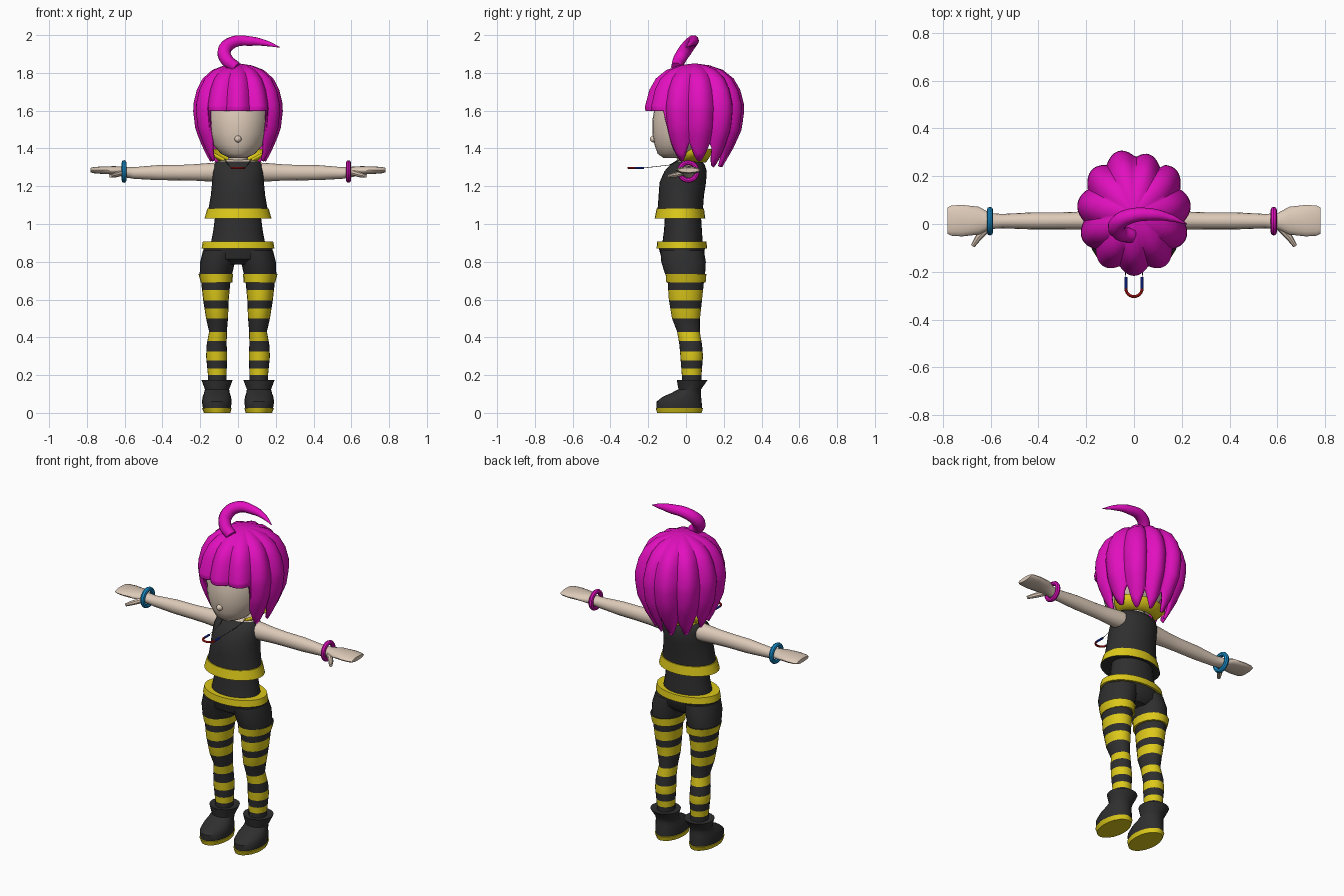
import bpy, math

if "Cube" in bpy.data.objects:
    bpy.data.objects.remove(bpy.data.objects["Cube"])

def mat(name, r, g, b):
    m = bpy.data.materials.new(name)
    m.diffuse_color = (r, g, b, 1)
    m.use_nodes = True
    m.node_tree.nodes["Principled BSDF"].inputs["Base Color"].default_value = m.diffuse_color
    return m

MAGENTA = mat("magenta", 0.76, 0.005, 0.52)
YELLOW = mat("yellow", 0.72, 0.58, 0.01)
BLACK = mat("charcoal", 0.028, 0.028, 0.028)
SKIN = mat("skin", 0.72, 0.59, 0.48)
SKY = mat("sky_blue", 0.01, 0.28, 0.62)
RED = mat("red", 0.6, 0.01, 0.01)
BLUE = mat("blue", 0.01, 0.04, 0.6)

def smooth(o, angle=40):
    bpy.ops.object.select_all(action='DESELECT')
    bpy.context.view_layer.objects.active = o
    o.select_set(True)
    bpy.ops.object.shade_smooth_by_angle(angle=math.radians(angle))

def make(name, verts, faces, mats, idx=None, mirror=False, solid=0, angle=40):
    me = bpy.data.meshes.new(name)
    me.from_pydata(verts, [], faces)
    for m in mats:
        me.materials.append(m)
    if idx:
        for p, i in zip(me.polygons, idx):
            p.material_index = i
    o = bpy.data.objects.new(name, me)
    bpy.context.collection.objects.link(o)
    smooth(o, angle)
    if solid:
        s = o.modifiers.new("thickness", 'SOLIDIFY')
        s.thickness = solid
        s.offset = -1
    if mirror:
        o.modifiers.new("mirror", 'MIRROR').use_mirror_merge = False
    return o

def loft(name, rings, mats, idx=None, n=20, mirror=False, along_x=False):
    """Rings are (height, centre a, centre b, radius a, radius b)."""
    verts, faces = [], []
    for h, ca, cb, ra, rb in rings:
        for i in range(n):
            t = 2 * math.pi * i / n
            a, b = ca + ra * math.cos(t), cb + rb * math.sin(t)
            verts.append((h, a, b) if along_x else (a, b, h))
    for j in range(len(rings) - 1):
        for i in range(n):
            k = (i + 1) % n
            faces.append((j*n + i, j*n + k, (j+1)*n + k, (j+1)*n + i))
    bands = idx or [0] * (len(rings) - 1)
    fi = [b for b in bands for _ in range(n)] + [bands[0], bands[-1]]
    faces += [tuple(range(n))[::-1], tuple(range((len(rings)-1)*n, len(rings)*n))]
    return make(name, verts, faces, mats, fi, mirror)

def lerp_table(table, x):
    """Linear lookup in rows sorted by their first value."""
    for p, q in zip(table, table[1:]):
        if x <= q[0]:
            f = max(0, (x - p[0]) / (q[0] - p[0]))
            return tuple(a + (b - a) * f for a, b in zip(p, q))
    return table[-1]

def tube(name, pts, m, kind='POLY', mirror=False, res=2):
    """Round tube through (x, y, z, radius) points."""
    cu = bpy.data.curves.new(name, 'CURVE')
    cu.dimensions = '3D'
    cu.bevel_depth = 1
    cu.bevel_resolution = res
    cu.use_fill_caps = True
    sp = cu.splines.new(kind)
    ps = sp.bezier_points if kind == 'BEZIER' else sp.points
    ps.add(len(pts) - 1)
    for p, (x, y, z, r) in zip(ps, pts):
        if kind == 'BEZIER':
            p.co = (x, y, z)
            p.handle_left_type = p.handle_right_type = 'AUTO'
        else:
            p.co = (x, y, z, 1)
        p.radius = r
    cu.materials.append(m)
    o = bpy.data.objects.new(name, cu)
    bpy.context.collection.objects.link(o)
    bpy.ops.object.select_all(action='DESELECT')
    bpy.context.view_layer.objects.active = o
    o.select_set(True)
    bpy.ops.object.convert(target='MESH')
    o = bpy.context.object
    smooth(o)
    if mirror:
        o.modifiers.new("mirror", 'MIRROR')
    return o

# Striped legs
leg = [(.15, .11, .03, .048, .052), (.2, .11, .03, .049, .052), (.3, .113, .03, .056, .06),
       (.36, .113, .025, .053, .06), (.43, .106, .013, .047, .06), (.5, .111, 0, .058, .074),
       (.6, .117, -.003, .068, .088), (.74, .118, 0, .082, .1)]
stripes = [(.2, .235), (.278, .325), (.38, .427), (.5, .553), (.595, .65)]
heights = sorted({r[0] for r in leg} | {z for s in stripes for z in s})
leg_bands = [int(any(a < (z0 + z1) / 2 < b for a, b in stripes)) for z0, z1 in zip(heights, heights[1:])]
loft("leg", [lerp_table(leg, z) for z in heights], [BLACK, YELLOW], leg_bands, mirror=True)

# Boots with yellow soles
loft("boot", [(0, .11, -.035, .07, .118), (.025, .112, -.035, .078, .125), (.026, .112, -.035, .074, .12),
              (.06, .112, -.036, .079, .119), (.085, .112, -.022, .075, .102), (.105, .112, .0, .068, .078),
              (.125, .111, .02, .064, .06), (.175, .111, .033, .083, .082), (.172, .111, .033, .05, .055)],
     [YELLOW, BLACK], [0, 0] + [1] * 6, mirror=True)

# Shorts legs with yellow hems
loft("shorts_leg", [(.69, .115, 0, .078, .095), (.69, .113, 0, .084, .104), (.735, .118, 0, .091, .108),
                    (.735, .117, -.005, .086, .106), (.8, .108, -.013, .092, .118), (.86, .09, -.02, .095, .115)],
     [YELLOW, BLACK], [0, 0, 1, 1, 1], mirror=True)

# Hips, belt and waist
loft("hips_and_belt", [(.785, 0, -.01, .1, .07), (.815, 0, -.018, .18, .11), (.87, 0, -.022, .182, .122),
                       (.87, 0, -.022, .193, .134), (.908, 0, -.022, .186, .13), (.908, 0, -.018, .142, .106),
                       (.97, 0, -.016, .13, .1), (1.05, 0, -.016, .12, .095)],
     [BLACK, YELLOW], [0, 0, 1, 1, 1, 0, 0], n=28)

# Sleeveless top with yellow hem and bare upper chest
loft("top", [(1.035, 0, -.03, .12, .09), (1.03, 0, -.032, .177, .134), (1.083, 0, -.03, .162, .125),
             (1.083, 0, -.03, .156, .12), (1.15, 0, -.025, .144, .12), (1.22, 0, -.017, .137, .123),
             (1.28, 0, -.002, .136, .112), (1.315, 0, .008, .128, .09), (1.332, 0, .012, .11, .07),
             (1.34, 0, .01, .075, .055), (1.342, 0, .01, .045, .045)],
     [BLACK, YELLOW, SKIN], [0, 1, 1, 0, 0, 0, 0, 0, 2, 2], n=28)
loft("neck", [(1.3, 0, .01, .055, .055), (1.42, 0, .0, .05, .055)], [SKIN])

# Arms, hands and thumbs
loft("arm", [(.09, .015, 1.275, .05, .05), (.14, .015, 1.274, .047, .05), (.22, .014, 1.273, .038, .044),
             (.3, .013, 1.272, .036, .041), (.42, .013, 1.272, .036, .04), (.55, .012, 1.27, .03, .031),
             (.6, .012, 1.275, .033, .028), (.65, .014, 1.284, .058, .022), (.72, .014, 1.285, .066, .02),
             (.765, .014, 1.285, .063, .016), (.78, .014, 1.285, .055, .012)],
     [SKIN], n=16, mirror=True, along_x=True)
tube("thumb", [(.61, -.012, 1.272, .016), (.65, -.055, 1.26, .014), (.675, -.092, 1.254, .009)], SKIN, mirror=True)

# Bracelets
for name, x, m in (("blue_bracelet", -.603, SKY), ("magenta_bracelet", .585, MAGENTA)):
    bpy.ops.mesh.primitive_torus_add(major_segments=24, minor_segments=8, major_radius=.047, minor_radius=.013,
                                     location=(x, .012, 1.278), rotation=(0, math.pi / 2, 0))
    o = bpy.context.object
    o.name = name
    o.data.materials.append(m)
    smooth(o)

# Head and nose
loft("head", [(1.35, 0, -.06, .045, .06), (1.372, 0, -.05, .09, .1), (1.42, 0, -.022, .133, .145),
              (1.48, 0, -.01, .156, .168), (1.55, 0, 0, .165, .178), (1.65, 0, .02, .17, .18),
              (1.75, 0, .02, .12, .13)], [SKIN], n=28)
bpy.ops.mesh.primitive_uv_sphere_add(segments=12, ring_count=8, radius=.018, location=(0, -.173, 1.45))
o = bpy.context.object
o.name = "nose"
o.data.materials.append(SKIN)
smooth(o)

# Flared collar, open at the front
cv, cf, steps = [], [], 28
for i in range(steps + 1):
    t = math.radians(38 + 284 * i / steps)
    e = min(1, .15 + 4.5 * min(i, steps - i) / steps)
    for f in (0, e * .5, e):
        cv.append(((.095 + .07 * f) * math.sin(t), .03 - (.075 + .045 * f) * math.cos(t), 1.325 + .065 * f))
for i in range(steps):
    for j in range(2):
        a = 3 * i + j
        cf.append((a, a + 3, a + 4, a + 1))
make("collar", cv, cf, [YELLOW], solid=.012)

# Hair: lobed cap with a straight fringe and pointed locks
shape = [(1.28, .5), (1.3, .55), (1.4, .77), (1.5, .94), (1.62, 1), (1.71, .91), (1.77, .78),
         (1.815, .57), (1.84, .3), (1.85, .02)]
upper = [1.85, 1.84, 1.815, 1.79, 1.77, 1.74, 1.71, 1.64]
LOBES, PER, LOW = 11, 10, 7
cols = LOBES * PER
rows = len(upper) + LOW
hv, hf = [], []
for j in range(rows):
    for i in range(cols):
        t = 2 * math.pi * i / cols
        c = abs(math.cos(LOBES * t / 2))
        off = min(t, 2 * math.pi - t)
        fringe = off < math.radians(48)
        tip = 1.33 if off < math.radians(120) else 1.3
        bottom = 1.597 if fringe else tip + .1 * (1 - c)
        z = upper[j] if j < len(upper) else 1.64 + (bottom - 1.64) * (j - len(upper) + 1) / LOW
        r = lerp_table(shape, z)[1] * (.89 + .12 * c)
        if math.radians(147) < t < math.radians(180):
            r *= .95
        hv.append((.24 * r * math.sin(t), .045 - (.26 if math.cos(t) > 0 else .272) * r * math.cos(t), z))
for j in range(rows - 1):
    for i in range(cols):
        k = (i + 1) % cols
        hf.append((j*cols + i, (j+1)*cols + i, (j+1)*cols + k, j*cols + k))
hf.append(tuple(range(cols)))
make("hair", hv, hf, [MAGENTA], solid=.015, angle=35)

# Curled tuft on top
tube("hair_tuft", [(-.01, -.05, 1.83, .03), (-.06, -.035, 1.87, .034), (-.072, -.005, 1.918, .036),
                   (-.025, .03, 1.963, .032), (.07, .04, 1.968, .026), (.155, .025, 1.955, .015),
                   (.222, 0, 1.935, .002)], MAGENTA, 'BEZIER', res=3)

# Magnet pendant floating in front, with its cords
zp = 1.297
tube("magnet_bend", [(.034 * math.cos(a), -.27 - .034 * math.sin(a), zp, .006)
                     for a in [math.pi * i / 12 for i in range(13)]], RED)
tube("magnet_pole", [(.034, -.27, zp, .006), (.034, -.222, zp, .006)], BLUE, mirror=True)
tube("pendant_cord", [(.034, -.222, zp, .0015), (.05, -.09, 1.312, .0015), (.07, -.03, 1.342, .0015)],
     BLACK, mirror=True)
